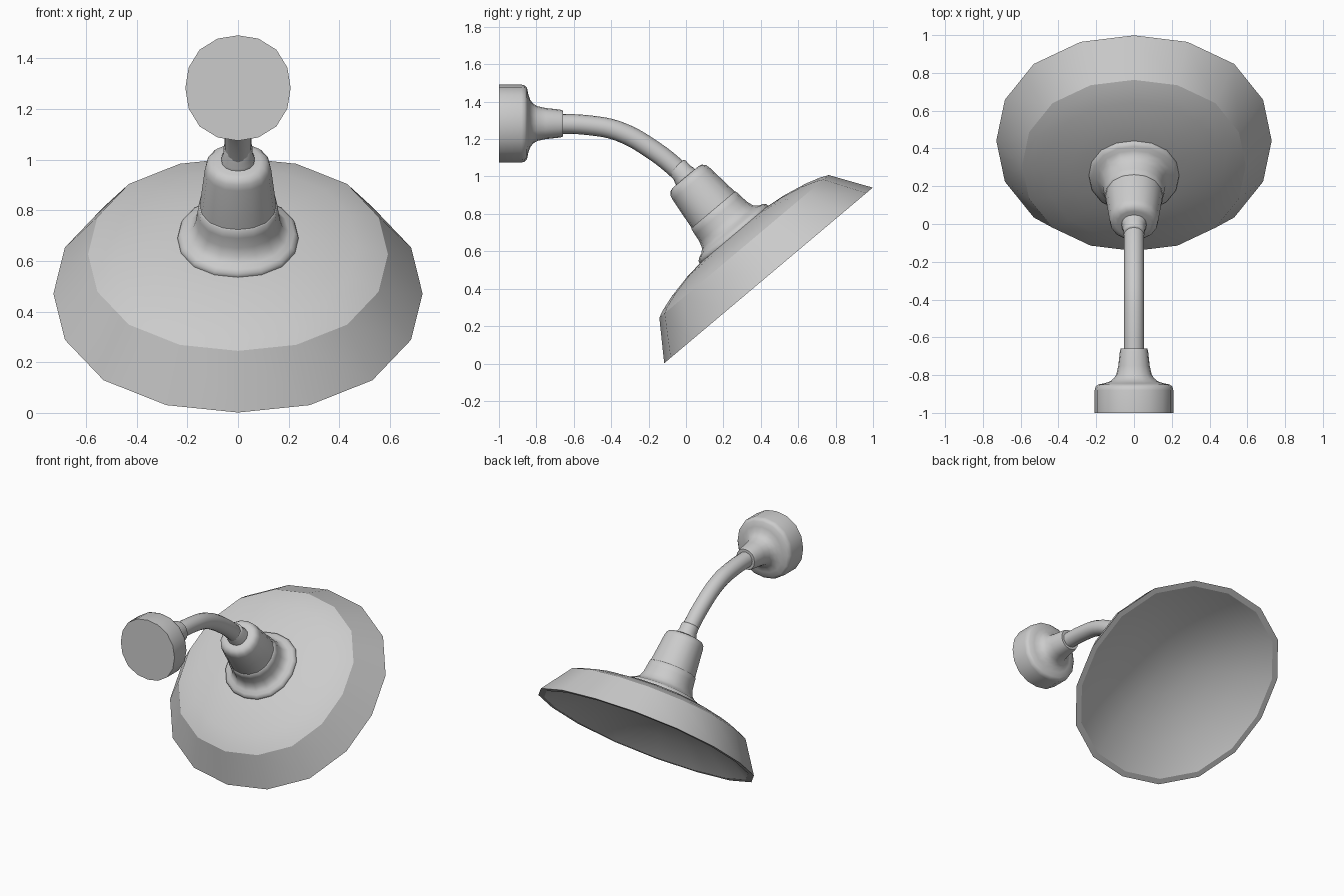
import bpy, bmesh, math

if "Cube" in bpy.data.objects:
    bpy.data.objects.remove(bpy.data.objects["Cube"])

SIDES = 16
TILT = math.radians(40.1)
SHADE_AT = (0, 0.441, 0.471)


def finish(obj, angle=35):
    bpy.ops.object.select_all(action='DESELECT')
    obj.select_set(True)
    bpy.context.view_layer.objects.active = obj
    bpy.ops.object.shade_smooth_by_angle(angle=math.radians(angle))


def ring_point(r, h, i):
    """Point on a slightly squared circle (fuller on the diagonals)."""
    a = 2 * math.pi * i / SIDES
    r *= 1 + 0.03 * math.sin(2 * a) ** 2
    return (r * math.cos(a), r * math.sin(a), h)


def lathe(name, profile, loc, rot_x, angle=60):
    """Revolve (radius, height) points round local z; radius 0 closes to a pole."""
    bm = bmesh.new()
    rings = [[bm.verts.new(ring_point(r, h, i)) for i in range(SIDES if r > 0 else 1)]
             for r, h in profile]
    for a, b in zip(rings, rings[1:]):
        for i in range(SIDES):
            j = (i + 1) % SIDES
            quad = [a[i % len(a)], a[j % len(a)], b[j % len(b)], b[i % len(b)]]
            bm.faces.new(list(dict.fromkeys(quad)))
    bmesh.ops.recalc_face_normals(bm, faces=bm.faces)
    mesh = bpy.data.meshes.new(name)
    bm.to_mesh(mesh)
    bm.free()
    obj = bpy.data.objects.new(name, mesh)
    bpy.context.collection.objects.link(obj)
    obj.location = loc
    obj.rotation_euler = (rot_x, 0, 0)
    finish(obj, angle)
    return obj


# Shade: outer skin, flat rim, then shallow dished inside
dish = [(0.69 * math.cos(math.radians(a)), 0.21 * math.sin(math.radians(a)))
        for a in (0, 8, 18, 30, 45, 60, 75)]
dish = [(r, 0.21 * (1 - (r / 0.69) ** 2)) for r, _ in dish]
lathe("shade", [(0, 0.293), (0.22, 0.288), (0.34, 0.274), (0.47, 0.247), (0.55, 0.222),
                (0.592, 0.203), (0.729, 0)] + dish + [(0, 0.21)], SHADE_AT, TILT, 30)

# Flared socket cup with rolled flange
lathe("socket_flange", [(0, 0.265), (0.222, 0.265), (0.234, 0.27), (0.24, 0.283), (0.236, 0.3),
                        (0.222, 0.312), (0.2, 0.32), (0.178, 0.34), (0.166, 0.375),
                        (0.16, 0.42), (0.156, 0.455), (0.148, 0.46), (0, 0.46)],
      SHADE_AT, TILT)
lathe("socket_cap", [(0, 0.45), (0.152, 0.45), (0.131, 0.64), (0.125, 0.665), (0.11, 0.682),
                     (0.09, 0.688), (0, 0.688)], SHADE_AT, TILT)

# Collar where the arm enters the cap
lathe("arm_collar", [(0, 0.68), (0.066, 0.68), (0.065, 0.7), (0.058, 0.715),
                     (0.057, 0.755), (0.05, 0.765), (0, 0.765)], SHADE_AT, TILT)

# Wall mount, axis along +y
lathe("wall_mount", [(0, 0), (0.208, 0), (0.208, 0.12), (0.204, 0.138), (0.19, 0.15),
                     (0.155, 0.157), (0.125, 0.168), (0.105, 0.185), (0.093, 0.205),
                     (0.083, 0.25), (0.075, 0.325), (0.07, 0.342), (0, 0.342)],
      (0, -1, 1.283), -math.pi / 2)

# Curved gooseneck arm
curve = bpy.data.curves.new("arm", 'CURVE')
curve.dimensions = '3D'
curve.bevel_depth = 0.053
curve.bevel_resolution = 6
curve.resolution_u = 4
curve.use_fill_caps = True
path = [(-0.70, 1.283), (-0.52, 1.274), (-0.36, 1.242), (-0.17, 1.137),
        (-0.04, 1.033), (0.03, 0.963)]
spline = curve.splines.new('BEZIER')
spline.bezier_points.add(len(path) - 1)
for p, (y, z) in zip(spline.bezier_points, path):
    p.co = (0, y, z)
    p.handle_left_type = p.handle_right_type = 'AUTO'
arm = bpy.data.objects.new("arm", curve)
bpy.context.collection.objects.link(arm)
bpy.ops.object.select_all(action='DESELECT')
arm.select_set(True)
bpy.context.view_layer.objects.active = arm
bpy.ops.object.convert(target='MESH')
finish(bpy.context.view_layer.objects.active)
